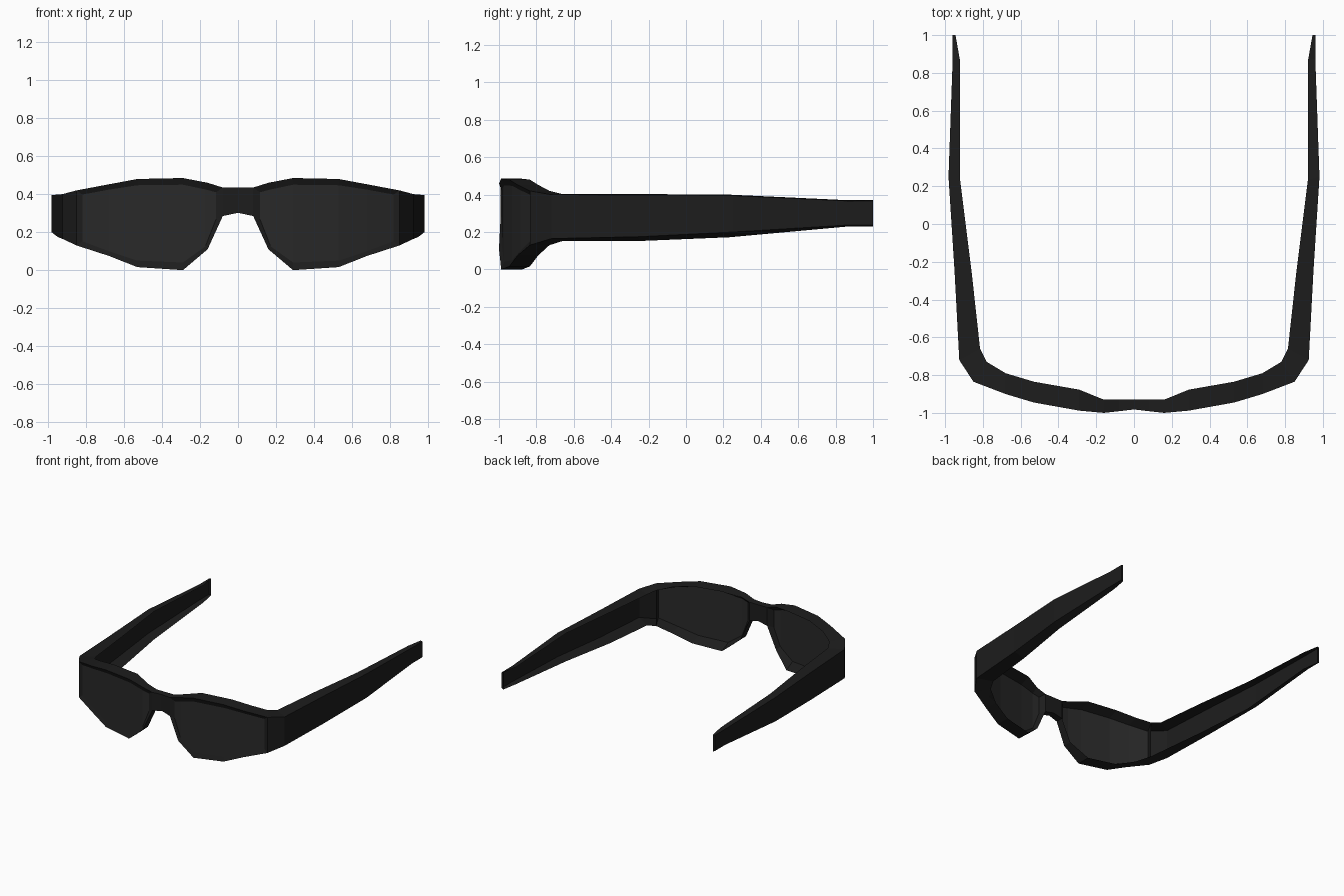
import bpy, bmesh

if "Cube" in bpy.data.objects:
    bpy.data.objects.remove(bpy.data.objects["Cube"])

# Plan-view curves of the wrapped front (x, y)
FRONT = [(0, -.982), (.16, -1), (.29, -.988), (.53, -.945), (.68, -.90), (.85, -.835)]
BACK = [(0, -.93), (.16, -.93), (.29, -.877), (.53, -.835), (.68, -.79), (.78, -.73)]
# Rim columns (x, top z, bottom z), from the nose outwards
OUTER = [(.08, .435, .285), (.16, .46, .11), (.29, .485, 0),
         (.53, .48, .016), (.68, .452, .075), (.85, .42, .13)]
INNER = [(.115, .41, .27), (.172, .425, .125), (.29, .45, .04),
         (.53, .447, .05), (.68, .424, .1), (.82, .398, .152)]


def interp(curve, x):
    for (x0, y0), (x1, y1) in zip(curve, curve[1:]):
        if x <= x1:
            break
    return y0 + (y1 - y0) * (x - x0) / (x1 - x0)


def front_pt(x, z, offset=0):
    return (x, interp(FRONT, x) + offset, z)


def back_pt(x, z):
    xb = x if x <= .68 else .68 + (x - .68) * .1 / .17
    return (xb, interp(BACK, xb), z)


def material(name, value):
    m = bpy.data.materials.new(name)
    m.diffuse_color = (value, value, value, 1)
    m.use_nodes = True
    m.node_tree.nodes["Principled BSDF"].inputs["Base Color"].default_value = m.diffuse_color
    return m


def loft(bm, rings, closed=False, caps=(False, False), skip=()):
    """Skin a list of cross-sections, leaving out the sides in skip."""
    vs = [[bm.verts.new(p) for p in r] for r in rings]
    n = len(vs[0])
    pairs = list(zip(vs, vs[1:])) + ([(vs[-1], vs[0])] if closed else [])
    for a, b in pairs:
        for i in range(n):
            if i not in skip:
                j = (i + 1) % n
                bm.faces.new((a[i], a[j], b[j], b[i]))
    for use, ring in zip(caps, (vs[0], vs[-1])):
        if use:
            bm.faces.new(ring)


def finish(bm, name, mat):
    bmesh.ops.remove_doubles(bm, verts=bm.verts, dist=.0005)
    bmesh.ops.recalc_face_normals(bm, faces=bm.faces)
    me = bpy.data.meshes.new(name)
    bm.to_mesh(me)
    bm.free()
    me.materials.append(mat)
    ob = bpy.data.objects.new(name, me)
    bpy.context.collection.objects.link(ob)
    ob.modifiers.new("mirror", 'MIRROR').use_clip = True


def loop(cols):
    return [(x, t) for x, t, b in cols] + [(x, b) for x, t, b in reversed(cols)]


black = material("frame_black", .012)
tint = material("lens_tint", .022)

# Rim sloping in to the lens on both sides, plus half of the nose bridge
bm = bmesh.new()
loft(bm, [[front_pt(*o), front_pt(*i, .015), front_pt(*i, .03), back_pt(*o)]
          for o, i in zip(loop(OUTER), loop(INNER))], closed=True)
loft(bm, [[front_pt(x, t), back_pt(x, t), back_pt(x, b), front_pt(x, b)]
          for x, t, b in ((0, .435, .302), OUTER[0])])
finish(bm, "front_frame", black)

# Lens, slightly recessed in the rim
bm = bmesh.new()
loft(bm, [[front_pt(x, t, .015), front_pt(x, t, .03), front_pt(x, b, .03), front_pt(x, b, .015)]
          for x, t, b in INNER], skip=(0, 2))
finish(bm, "lens", tint)

# Temple arm, a channel open on the inside:
# outer xy, inner xy, outer top/bottom z, inner top/bottom z
ARM = [(.85, -.835, .78, -.73, .42, .13, .42, .13),
       (.925, -.72, .815, -.66, .40, .165, .403, .152),
       (.95, -.25, .86, -.25, .398, .175, .403, .152),
       (.982, .25, .92, .23, .395, .2, .4, .172),
       (.96, .87, .922, .87, .366, .238, .37, .23),
       (.96, 1, .945, 1, .366, .238, .37, .23)]
bm = bmesh.new()
loft(bm, [[(ox, oy, ot), (ix, iy, it), (ix, iy, ib), (ox, oy, ob)]
          for ox, oy, ix, iy, ot, ob, it, ib in ARM], caps=(False, True), skip=(1,))
finish(bm, "temple_arm", black)
